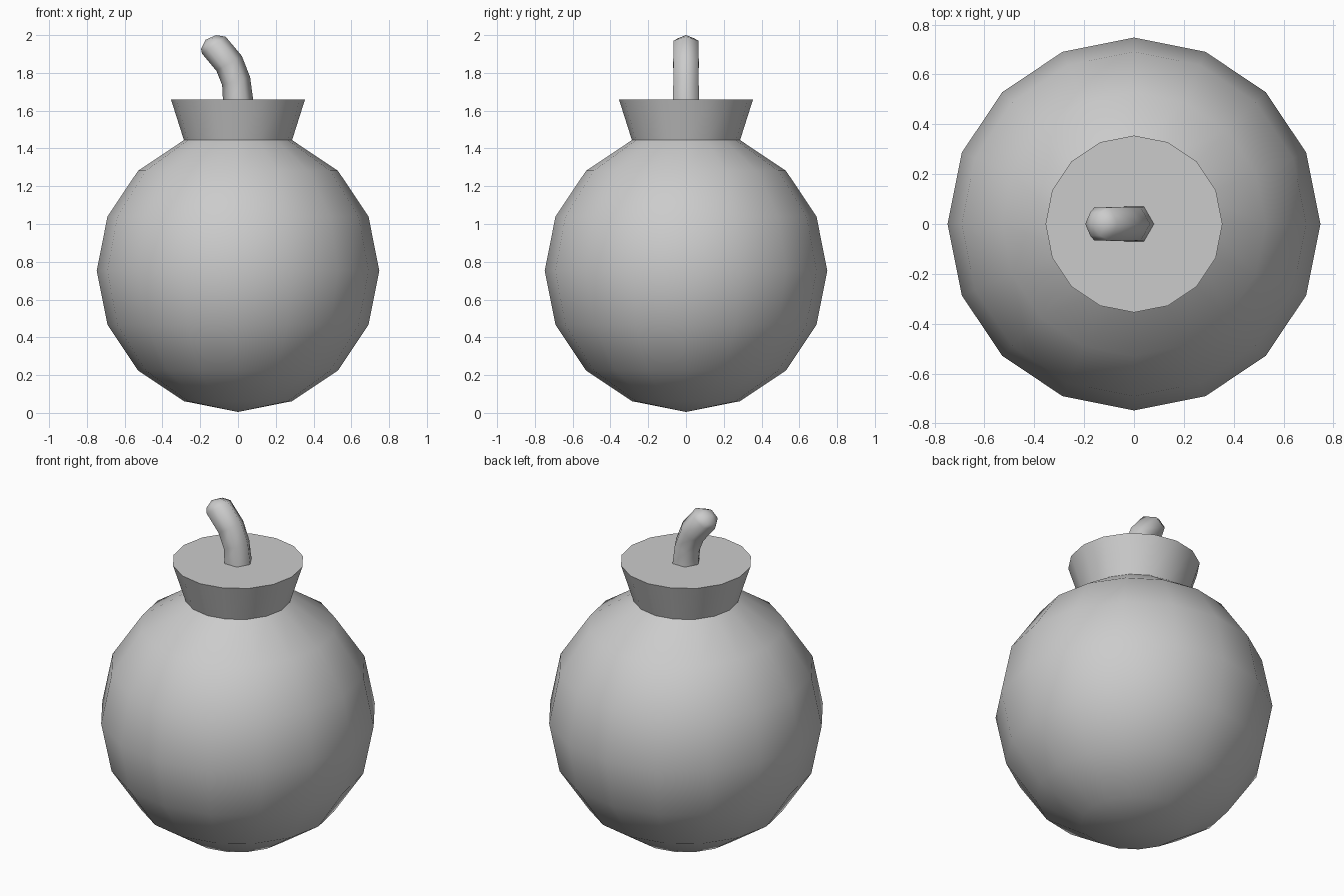
import bpy, bmesh, math
from mathutils import Vector

cube = bpy.data.objects.get("Cube")
if cube:
    bpy.data.objects.remove(cube, do_unlink=True)

grey = bpy.data.materials.new("plain grey")
grey.use_nodes = True
grey.diffuse_color = (0.6, 0.6, 0.6, 1)
grey.node_tree.nodes["Principled BSDF"].inputs["Base Color"].default_value = (0.6, 0.6, 0.6, 1)


def loft(name, rings, sides, smooth_angle, cap_top=False, tip=None, pole=None):
    """Skin a stack of rings given as (centre x, centre z, radius, tilt about y)."""
    bm = bmesh.new()
    loops = []
    for cx, cz, r, tilt in rings:
        loop = []
        for i in range(sides):
            a = math.tau * i / sides
            u, v = r * math.cos(a), r * math.sin(a)
            loop.append(bm.verts.new((cx + u * math.cos(tilt), v, cz + u * math.sin(tilt))))
        loops.append(loop)
    for low, high in zip(loops, loops[1:]):
        for i in range(sides):
            j = (i + 1) % sides
            bm.faces.new((low[i], low[j], high[j], high[i]))
    if cap_top:
        bm.faces.new(loops[-1])
    for point, loop in ((tip, loops[-1]), (pole, loops[0])):
        if point:
            end = bm.verts.new(Vector(point))
            for i in range(sides):
                bm.faces.new((loop[i], loop[(i + 1) % sides], end))
    bmesh.ops.recalc_face_normals(bm, faces=bm.faces)
    mesh = bpy.data.meshes.new(name)
    bm.to_mesh(mesh)
    bm.free()
    mesh.materials.append(grey)
    ob = bpy.data.objects.new(name, mesh)
    bpy.context.collection.objects.link(ob)
    bpy.ops.object.select_all(action='DESELECT')
    ob.select_set(True)
    bpy.context.view_layer.objects.active = ob
    bpy.ops.object.shade_smooth_by_angle(angle=math.radians(smooth_angle))
    return ob


# Round body, open under the collar
R, MID = 0.748, 0.753
body_rings = []
for k in range(-3, 4):
    a = k * math.pi / 8
    body_rings.append((0, MID + R * math.sin(a), R * math.cos(a), 0))
loft("body", body_rings, 16, 35, pole=(0, 0, MID - R))

# Flared collar with a flat lid
neck_z, neck_r = body_rings[-1][1:3]
loft("collar", [(0, neck_z, neck_r, 0), (0, 1.66, 0.355, 0)], 16, 35, cap_top=True)

# Bent six-sided fuse with a rounded tip
fuse_rings = [
    (0.0, 1.66, 0.08, 0.0),
    (-0.01, 1.757, 0.077, 0.28),
    (-0.047, 1.85, 0.078, 0.53),
    (-0.128, 1.947, 0.077, 0.62),
    (-0.156, 1.963, 0.054, 0.75),
]
loft("fuse", fuse_rings, 6, 80, tip=(-0.172, 1.975, 0)[:1] + (0, 1.975))
